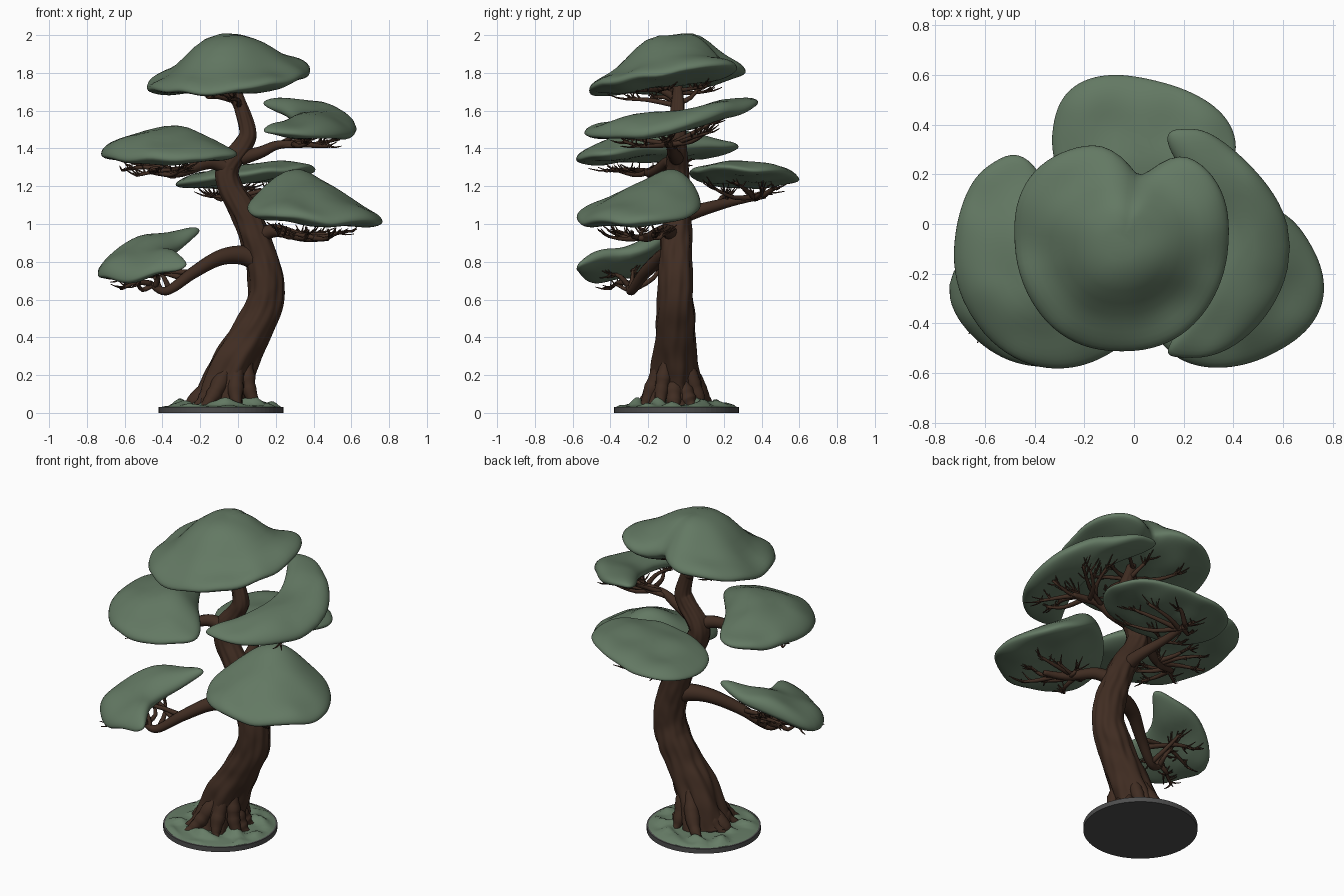
import bpy, bmesh, math, random
from mathutils import Vector, noise

if "Cube" in bpy.data.objects:
    bpy.data.objects.remove(bpy.data.objects["Cube"])

random.seed(7)


def material(name, rgb):
    m = bpy.data.materials.new(name)
    m.diffuse_color = (*rgb, 1)
    m.use_nodes = True
    m.node_tree.nodes["Principled BSDF"].inputs["Base Color"].default_value = m.diffuse_color
    return m


BARK = material("bark_brown", (0.052, 0.026, 0.016))
LEAF = material("leaf_green", (0.125, 0.19, 0.125))
MOSS = material("moss_green", (0.135, 0.205, 0.135))
STONE = material("dark_stone", (0.075, 0.075, 0.075))


def finish(bm, name, mat, smooth=True):
    bmesh.ops.recalc_face_normals(bm, faces=bm.faces[:])
    me = bpy.data.meshes.new(name)
    bm.to_mesh(me)
    bm.free()
    me.materials.append(mat)
    for p in me.polygons:
        p.use_smooth = smooth
    ob = bpy.data.objects.new(name, me)
    bpy.context.collection.objects.link(ob)
    return ob


def spline(pts, n):
    """Smooth Catmull-Rom path through the points."""
    V, out = [Vector(p) for p in pts], []
    V = [V[0]] + V + [V[-1]]
    for p, q, r, s in zip(V, V[1:], V[2:], V[3:]):
        for i in range(n):
            t = i / n
            out.append(0.5 * (2 * q + (r - p) * t + (2 * p - 5 * q + 4 * r - s) * t * t
                              + (3 * q - p - 3 * r + s) * t ** 3))
    return out + [V[-1]]


def bridge(bm, r0, r1):
    n = len(r0)
    for j in range(n):
        k = (j + 1) % n
        bm.faces.new((r0[j], r0[k], r1[k], r1[j]))


def tube(bm, P, radius, sides):
    """Tube along points P; radius(f, point, angle) with f from 0 to 1."""
    d = (P[-1] - P[0]).normalized()
    n = Vector((1, 0, 0)) if abs(d.z) > 0.75 else Vector((0, 0, 1))
    rings = []
    for i, p in enumerate(P):
        t = (P[min(i + 1, len(P) - 1)] - P[max(i - 1, 0)]).normalized()
        n = (n - t * n.dot(t)).normalized()
        b = t.cross(n)
        angles = [math.tau * j / sides for j in range(sides)]
        rings.append([bm.verts.new(p + (n * math.cos(a) + b * math.sin(a)) * radius(i / (len(P) - 1), p, a))
                      for a in angles])
    for r0, r1 in zip(rings, rings[1:]):
        bridge(bm, r0, r1)
    bm.faces.new(rings[0])
    bm.faces.new(rings[-1])


def taper(r0, r1):
    return lambda f, p, a: r0 + (r1 - r0) * f


def trunk_radius(f, p, a):
    """Tapers upward, flares at the foot, with twisting bark ridges."""
    r = 0.102 * (1 - (p.z / 2) ** 2) + 0.06 * math.exp(-p.z / 0.2)
    low = max(0, 1 - p.z / 0.5)
    ridge = (0.02 + 0.1 * low) * math.sin(5 * a + 6 * p.z) + 0.03 * math.sin(11 * a - 9 * p.z)
    return r * (1 + ridge + 0.12 * noise.noise(Vector((math.cos(a) * 2, math.sin(a) * 2, p.z * 9))))


def lift(bm):
    """Keep wood above the underside of the base."""
    for v in bm.verts:
        v.co.z = max(v.co.z, 0.02)


# Stone base disc
CX, CY = -0.09, -0.05
bm = bmesh.new()
bmesh.ops.create_cone(bm, cap_ends=True, segments=64, radius1=0.33, radius2=0.33, depth=0.03)
bmesh.ops.translate(bm, verts=bm.verts[:], vec=(CX, CY, 0.015))
finish(bm, "base_disc", STONE, False)

# Bumpy moss ground
bm = bmesh.new()
prev = None
for i in range(1, 25):
    f, ring = i / 24, []
    for j in range(64):
        a = math.tau * j / 64
        x, y = CX + 0.32 * f * math.cos(a), CY + 0.32 * f * math.sin(a)
        h = max(0, noise.noise(Vector((x * 11, y * 11, 3.3))) + 0.15)
        ring.append(bm.verts.new((x, y, 0.031 + (0.012 + 0.075 * h) * (1 - f ** 6))))
    if prev:
        bridge(bm, prev, ring)
    else:
        bm.faces.new(ring)
    prev = ring
finish(bm, "moss_ground", MOSS)

# Curving trunk, as (x, z) points in one plane
curve = [(-0.09, 0.02), (-0.04, 0.22), (0.06, 0.41), (0.135, 0.56), (0.15, 0.68), (0.125, 0.82), (0.05, 1.03),
         (-0.045, 1.2), (-0.055, 1.3), (0.03, 1.42), (0.05, 1.5), (0, 1.67), (-0.02, 1.74)]
bm = bmesh.new()
tube(bm, spline([(x, -0.06 + 0.01 * z, z) for x, z in curve], 10), trunk_radius, 48)
lift(bm)
finish(bm, "trunk", BARK)

# Surface roots of varied height and thickness
bm = bmesh.new()
for i in range(10):
    a = math.tau * i / 10 + random.uniform(-0.2, 0.2)
    reach, twist = random.uniform(0.19, 0.25), random.uniform(-0.4, 0.4)
    tall, fat = random.uniform(0.16, 0.36), random.uniform(0.8, 1.15)
    pts = []
    for k in range(6):
        f = k / 5
        d, b = 0.06 + (reach - 0.06) * f, a + twist * f * f
        z = 0.025 + tall * (1 - f) ** 1.7
        pts.append((-0.09 + 0.25 * z + d * math.cos(b), -0.06 + d * math.sin(b), z))
    tube(bm, spline(pts, 4), lambda f, p, a: fat * (0.012 + 0.032 * math.sin(math.pi * (0.2 + 0.8 * f)))
         * (1 + 0.3 * noise.noise(p * 25)), 10)
lift(bm)
finish(bm, "roots", BARK)


def pad(name, c, size, turn, bend, slope, top, bottom, path, r0, drop, dome=None, notch=None, blunt=0.88, start=0.5):
    """Foliage cushion: a turned, bent oval on a sloping plane; path is the branch that carries it."""
    ca, sa = math.cos(math.radians(turn)), math.sin(math.radians(turn))

    def spot(f, a):
        u, v = [f * math.copysign(abs(w) ** blunt, w) for w in (math.cos(a), math.sin(a))]
        wave = 1 + 0.03 * math.sin(3 * a + turn)
        if notch:
            wave -= notch[1] * math.exp(-((a - math.radians(notch[0])) / notch[2]) ** 2)
        u, v = u * size[0] * wave, v * size[1] * wave + bend * u * u
        return c[0] + u * ca - v * sa, c[1] + u * sa + v * ca

    def plane(x, y):
        return c[2] + slope[0] * (x - c[0]) + slope[1] * (y - c[1])

    bm = bmesh.new()
    R, prev = 22, None
    for i in range(R + 1):
        t = math.pi * (0.03 + 0.94 * i / R)
        ring = []
        for j in range(80):
            x, y = spot(math.sin(t) ** 0.8, math.tau * j / 80)
            z = plane(x, y) + math.cos(t) * (top if t < math.pi / 2 else bottom)
            z += 0.025 * noise.noise(Vector((x * 5, y * 5, c[2] * 5)))
            if dome:
                dx, dy, h, r, power, under = dome
                g = h * math.exp(-(math.hypot(x - dx, y - dy) / r) ** power)
                z += g * (under + (1 - under) * (1 + math.cos(t)) / 2)
            ring.append(bm.verts.new((x, y, z)))
        if prev:
            bridge(bm, prev, ring)
        else:
            bm.faces.new(ring)
        prev = ring
    bm.faces.new(prev)
    finish(bm, name + "_foliage", LEAF)

    # Branch with forking twigs reaching up under the pad
    bm = bmesh.new()
    fine = spline(path, 7)
    tube(bm, fine, taper(r0, 0.014), 12)
    for i in range(8):
        p = fine[int(len(fine) * random.uniform(start, 0.98))]
        x, y = spot(random.uniform(0.35, 0.65), math.tau * i / 8)
        q = Vector((x, y, plane(x, y) - drop * random.uniform(0.5, 0.9)))
        mid = p.lerp(q, 0.5) + Vector([random.uniform(-0.03, 0.03) for _ in "xyz"])
        tube(bm, spline([p, mid, q], 3), taper(0.017, 0.007), 7)
        out = Vector((q.x - p.x, q.y - p.y, 0)).normalized()
        for k in range(7):
            s = mid.lerp(q, random.uniform(0.3, 1))
            e = s + out * random.uniform(0.02, 0.07)
            e += Vector((random.uniform(-0.05, 0.05), random.uniform(-0.05, 0.05), 0))
            e.z = plane(e.x, e.y) - drop * random.uniform(0.3, 0.7)
            m = s.lerp(e, 0.5) - Vector((0, 0, 0.006))
            tube(bm, spline([s, m, e], 2), taper(0.007, 0.002), 5)
    finish(bm, name + "_branch", BARK)


# Crown at the top
pad("crown", (-0.05, -0.08, 1.765), (0.43, 0.42), 0, 0, (0.09, 0.13), 0.085, 0.055,
    [(0.02, -0.04, 1.6), (-0.03, -0.06, 1.67), (-0.13, -0.14, 1.71)], 0.035, 0.09,
    dome=(-0.05, -0.08, 0.145, 0.26, 4, 0.1), notch=(78, 0.3, 0.24), start=0.2)

# Upper left and right pads
pad("left_upper", (-0.44, -0.22, 1.37), (0.45, 0.26), -58, 0.14, (0.03, 0.08), 0.08, 0.05,
    [(-0.04, -0.06, 1.29), (-0.15, -0.09, 1.325), (-0.32, -0.18, 1.27), (-0.47, -0.22, 1.28)], 0.045, 0.12,
    dome=(-0.35, -0.2, 0.065, 0.24, 2.5, 0.3), blunt=0.8)
pad("right_upper", (0.46, -0.09, 1.53), (0.46, 0.17), 90, 0.26, (-0.13, 0.18), 0.065, 0.05,
    [(0.02, -0.05, 1.35), (0.12, -0.07, 1.38), (0.22, -0.08, 1.42), (0.38, -0.1, 1.42)], 0.04, 0.1, blunt=0.65)

# Lower right pad, peaked towards the trunk
pad("right_lower", (0.41, -0.26, 1.03), (0.36, 0.3), 30, 0, (-0.06, 0.02), 0.085, 0.05,
    [(0.1, -0.06, 0.93), (0.2, -0.11, 0.965), (0.35, -0.2, 0.93), (0.48, -0.24, 0.925)], 0.045, 0.11,
    dome=(0.29, -0.05, 0.2, 0.26, 1.8, 0.6))

# Back pad
pad("back", (0.03, 0.31, 1.255), (0.37, 0.28), -12, 0, (0.11, -0.05), 0.055, 0.045,
    [(0.04, -0.03, 1.04), (0.02, 0.08, 1.075), (-0.03, 0.25, 1.12), (-0.05, 0.42, 1.15)], 0.045, 0.11)

# Lower left pad on the long drooping branch
pad("left_lower", (-0.55, -0.27, 0.795), (0.28, 0.2), 82, -0.23, (0.3, 0.28), 0.085, 0.05,
    [(0.12, -0.06, 0.8), (0.02, -0.08, 0.835), (-0.1, -0.13, 0.82), (-0.24, -0.22, 0.74), (-0.38, -0.29, 0.645),
     (-0.47, -0.3, 0.69)], 0.06, 0.11, blunt=0.65)
